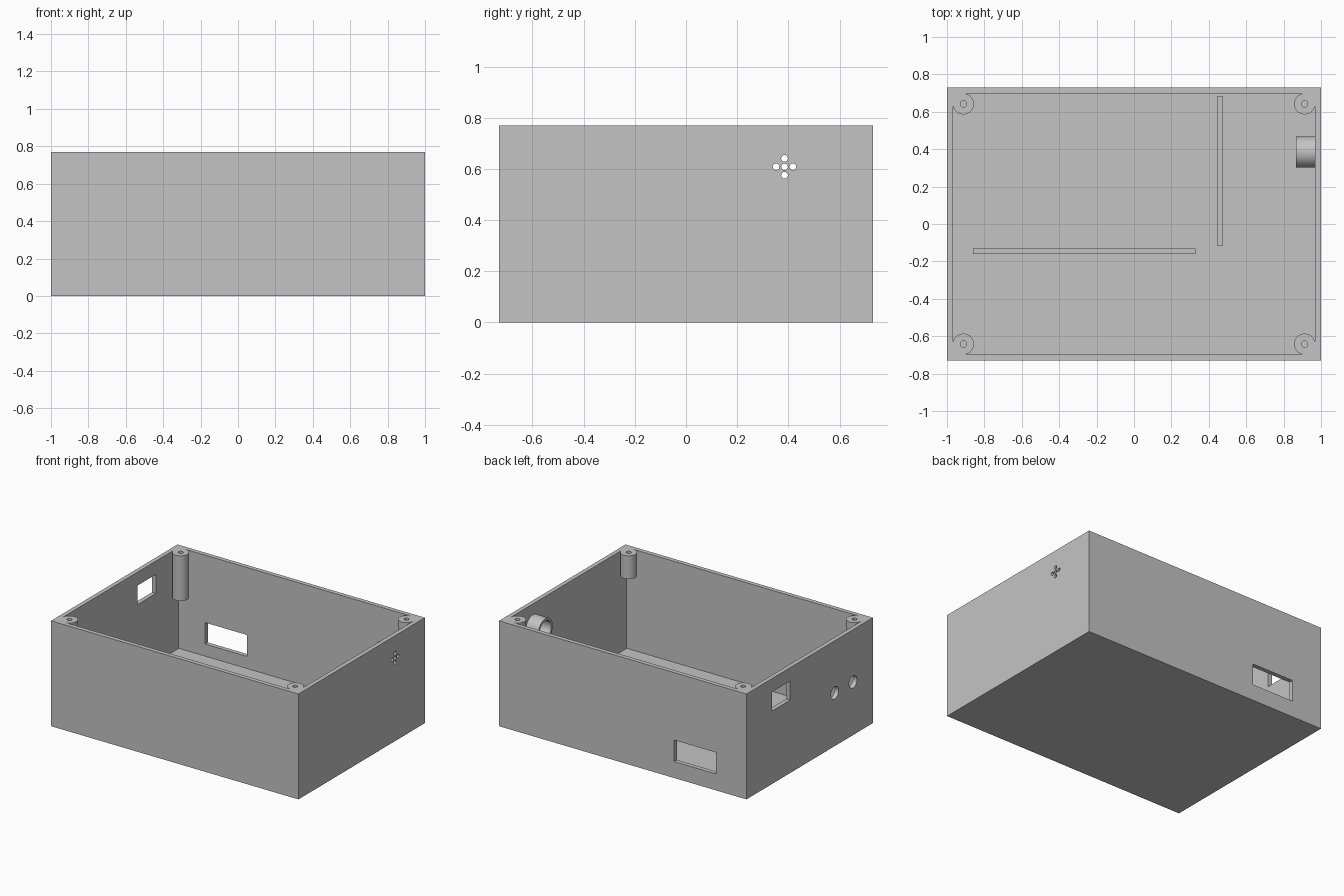
import bpy, bmesh, math
from mathutils import Matrix, Vector

cube = bpy.data.objects.get("Cube")
if cube:
    bpy.data.objects.remove(cube, do_unlink=True)

# Overall sizes
HX, HY, TOP = 1.0, 0.73, 0.77
WALL = 0.032
IX, IY = HX - WALL, HY - WALL
POST_R = 0.056

grey = bpy.data.materials.new("plain grey")
grey.use_nodes = True
grey.diffuse_color = (0.55, 0.55, 0.55, 1)
grey.node_tree.nodes["Principled BSDF"].inputs["Base Color"].default_value = (0.55, 0.55, 0.55, 1)


def finish(name, bm):
    bmesh.ops.recalc_face_normals(bm, faces=bm.faces)
    mesh = bpy.data.meshes.new(name)
    bm.to_mesh(mesh)
    bm.free()
    mesh.materials.append(grey)
    obj = bpy.data.objects.new(name, mesh)
    bpy.context.collection.objects.link(obj)
    return obj


def box(name, x, y, z):
    """Box from (low, high) ranges."""
    bm = bmesh.new()
    size = [b - a for a, b in (x, y, z)]
    mid = [(a + b) / 2 for a, b in (x, y, z)]
    bmesh.ops.create_cube(bm, size=1, matrix=Matrix.Translation(mid) @ Matrix.Diagonal((*size, 1)))
    return finish(name, bm)


def cylinder(name, centre, radius, length, axis, sides=40):
    bm = bmesh.new()
    turn = Matrix.Rotation(math.pi / 2, 4, "Y") if axis == "X" else Matrix.Identity(4)
    bmesh.ops.create_cone(bm, cap_ends=True, segments=sides, radius1=radius, radius2=radius,
                          depth=length, matrix=Matrix.Translation(centre) @ turn)
    return finish(name, bm)


def cut(obj, cutters):
    """Subtract each cutter, then discard it."""
    bpy.context.view_layer.objects.active = obj
    for cutter in cutters:
        mod = obj.modifiers.new("cut", "BOOLEAN")
        mod.operation = "DIFFERENCE"
        mod.solver = "EXACT"
        mod.object = cutter
        bpy.ops.object.modifier_apply(modifier=mod.name)
        bpy.data.objects.remove(cutter, do_unlink=True)


def smooth(obj):
    bpy.ops.object.select_all(action="DESELECT")
    obj.select_set(True)
    bpy.context.view_layer.objects.active = obj
    bpy.ops.object.shade_smooth_by_angle(angle=math.radians(30))


def corner_post(name, sx, sy, height):
    """Round screw post whose outer side fills the corner of the box."""
    cx, cy = IX - POST_R, IY - POST_R
    outline = [(IX, IY)]
    for i in range(37):
        a = math.radians(90 + 270 * i / 36)
        outline.append((cx + POST_R * math.cos(a), cy + POST_R * math.sin(a)))
    bm = bmesh.new()
    face = bm.faces.new([bm.verts.new((sx * x, sy * y, TOP - height)) for x, y in outline])
    grown = bmesh.ops.extrude_face_region(bm, geom=[face])["geom"]
    bmesh.ops.translate(bm, vec=Vector((0, 0, height)),
                        verts=[v for v in grown if isinstance(v, bmesh.types.BMVert)])
    post = finish(name, bm)
    cut(post, [cylinder("screw_cutter", (sx * cx, sy * cy, TOP), 0.017, 1, "Z", 24)])
    smooth(post)


# Open box with its wall openings
case = box("case", (-HX, HX), (-HY, HY), (0, TOP))
openings = [
    box("cavity_cutter", (-IX, IX), (-IY, IY), (WALL, 1)),
    box("back_window_cutter", (-0.755, -0.415), (0.6, 0.8), (0.12, 0.277)),
    box("side_window_cutter", (-1.1, -0.9), (0.225, 0.435), (0.533, 0.672)),
]
for y in (-0.29, -0.5):
    openings.append(cylinder("button_cutter", (-HX, y, 0.389), 0.045, 0.2, "X"))

# Cross-shaped group of small sound holes
SOUND_Y, SOUND_Z, STEP = 0.385, 0.608, 0.033
for dy, dz in ((0, 0), (1, 0), (-1, 0), (0, 1), (0, -1)):
    openings.append(cylinder("sound_cutter", (HX, SOUND_Y + dy * STEP, SOUND_Z + dz * STEP),
                             0.013, 0.2, "X", 20))
cut(case, openings)
smooth(case)

# Round sleeve behind the sound holes
sleeve = cylinder("sound_sleeve", ((0.866 + IX) / 2, SOUND_Y, SOUND_Z), 0.083, IX - 0.866, "X", 48)
cut(sleeve, [cylinder("sleeve_cutter", (0.9, SOUND_Y, SOUND_Z), 0.066, 0.4, "X", 48)])
smooth(sleeve)

# Screw posts
corner_post("back_right_post", -1, 1, 0.33)
corner_post("back_left_post", 1, 1, 0.17)
corner_post("front_left_post", 1, -1, 0.17)
corner_post("front_right_post", -1, -1, 0.17)

# Low ribs on the floor
box("long_floor_rib", (-0.86, 0.33), (-0.16, -0.13), (WALL, 0.14))
box("cross_floor_rib", (0.443, 0.475), (-0.115, 0.685), (WALL, 0.14))
